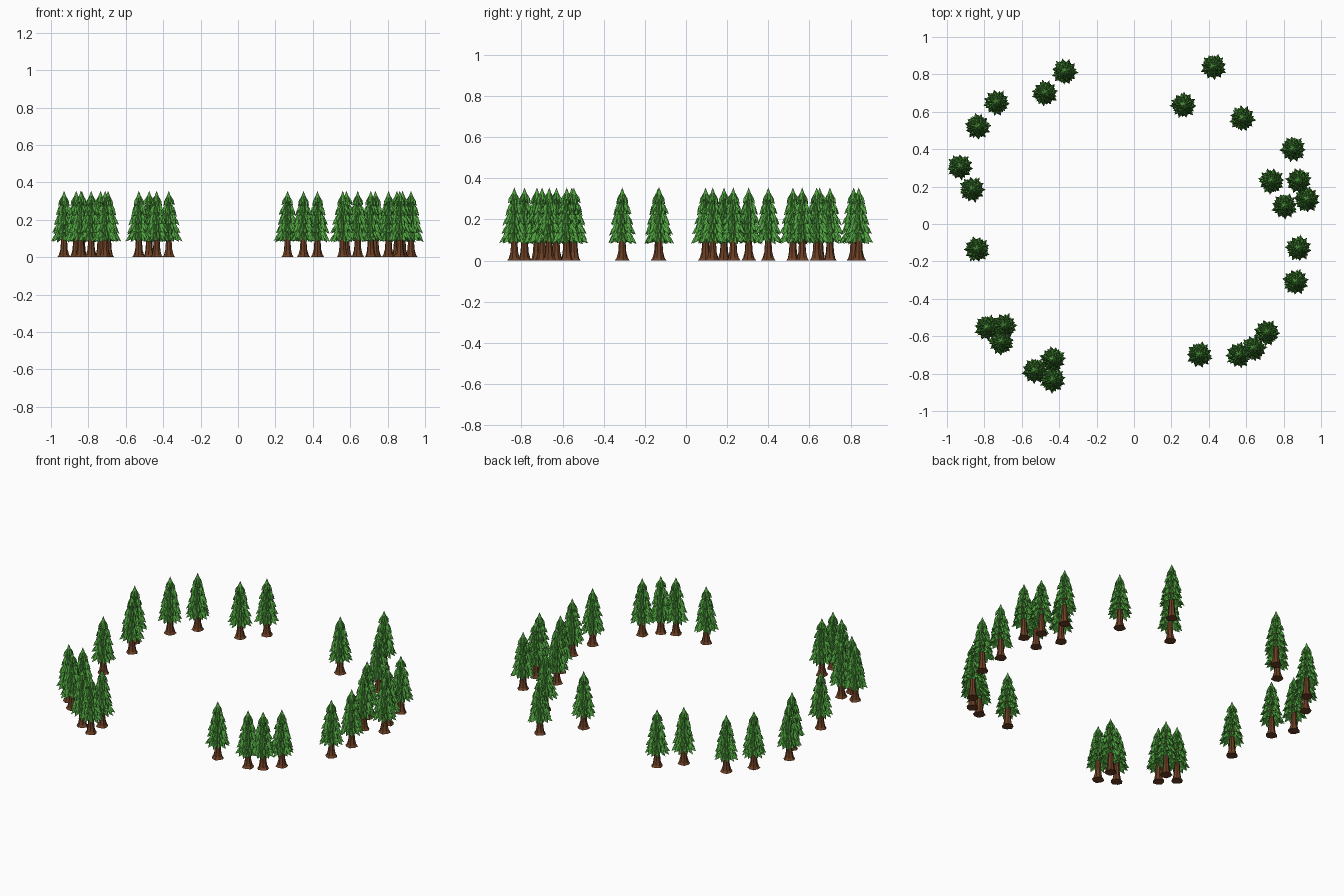
import bpy, bmesh, math, random
from mathutils import Vector

if "Cube" in bpy.data.objects:
    bpy.data.objects.remove(bpy.data.objects["Cube"])
random.seed(4)


def material(name, color):
    m = bpy.data.materials.new(name)
    m.diffuse_color = (*color, 1)
    m.use_nodes = True
    m.node_tree.nodes["Principled BSDF"].inputs["Base Color"].default_value = m.diffuse_color
    return m


GREEN = material("pine green", (0.08, 0.36, 0.05))
BROWN = material("bark brown", (0.15, 0.05, 0.018))


def polar(r, a, z):
    return Vector((r * math.cos(a), r * math.sin(a), z))


def finish(bm, name, mat):
    mesh = bpy.data.meshes.new(name)
    bm.to_mesh(mesh)
    bm.free()
    mesh.materials.append(mat)
    return mesh


# Trunk: flared root, narrow stem, hidden top inside the foliage
def trunk_mesh():
    bm = bmesh.new()
    n = 8
    rings = []
    for z, r in [(0, .033), (.012, .025), (.04, .020), (.08, .017), (.30, .006)]:
        rings.append([bm.verts.new(polar(r * (1 + .12 * (k % 2) * (z < .02)),
                                         math.tau * k / n, z)) for k in range(n)])
    for a, b in zip(rings, rings[1:]):
        for k in range(n):
            j = (k + 1) % n
            bm.faces.new((a[k], a[j], b[j], b[k]))
    bm.faces.new(rings[0][::-1])
    bm.faces.new(rings[-1])
    return finish(bm, "trunk", BROWN)


# One drooping frond: a folded, pointed leaf
def frond(bm, a, r0, z0, r1, z1, half):
    rm, zm = r0 + (r1 - r0) * .62, z0 + (z1 - z0) * .5
    root = bm.verts.new(polar(r0, a, z0))
    ridge = bm.verts.new(polar(rm + .004, a, zm))
    tip = bm.verts.new(polar(r1, a, z1))
    left = bm.verts.new(polar(rm * .97, a - half, zm - .018))
    right = bm.verts.new(polar(rm * .97, a + half, zm - .018))
    for f in ((root, left, ridge), (left, tip, ridge),
              (tip, right, ridge), (right, root, ridge)):
        bm.faces.new(f)


# Foliage: jagged skirts, each covered with two rows of fronds
def foliage_mesh():
    bm = bmesh.new()
    tiers = [(.355, .268, .032, 7), (.305, .215, .046, 8), (.26, .165, .057, 9),
             (.215, .118, .066, 10), (.17, .075, .073, 11)]
    for i, (zt, zb, r, n) in enumerate(tiers):
        turn = i * .37
        top = bm.verts.new((0, 0, zt))
        hem = []
        for k in range(2 * n):
            out = k % 2 == 0
            hem.append(bm.verts.new(polar(r * (.86 if out else .68),
                                          turn + math.pi * k / n,
                                          zb + (.012 if out else .03))))
        for k in range(2 * n):
            bm.faces.new((top, hem[k], hem[(k + 1) % (2 * n)]))
        h = zt - zb
        for k in range(n):
            a = turn + math.tau * k / n + random.uniform(-.12, .12)
            frond(bm, a, r * .3, zt - h * .3, r * random.uniform(.93, 1.03),
                  zb + random.uniform(0, .012), 2.6 / n)
            if i:
                frond(bm, a + math.pi / n, r * .25, zt - h * .15,
                      r * random.uniform(.78, .9),
                      zb + h * random.uniform(.2, .32), 2.6 / n)
    return finish(bm, "foliage", GREEN)


# Ring of trees
SPOTS = [(-.37, .815), (-.475, .70), (-.735, .65), (-.835, .52), (-.93, .305),
         (-.865, .185), (-.84, -.135), (-.785, -.555), (-.695, -.545), (-.71, -.63),
         (-.53, -.785), (-.435, -.725), (-.435, -.835), (.425, .84), (.265, .635),
         (.58, .565), (.85, .40), (.735, .23), (.88, .23), (.925, .13), (.805, .095),
         (.88, -.13), (.865, -.31), (.71, -.58), (.64, -.665), (.56, -.70), (.35, -.70)]

parts = (trunk_mesh(), foliage_mesh())
for i, (x, y) in enumerate(SPOTS, 1):
    spin = random.uniform(0, math.tau)
    for mesh in parts:
        ob = bpy.data.objects.new(f"{mesh.name}_{i}", mesh)
        ob.location = (x, y, 0)
        ob.rotation_euler.z = spin
        bpy.context.collection.objects.link(ob)
